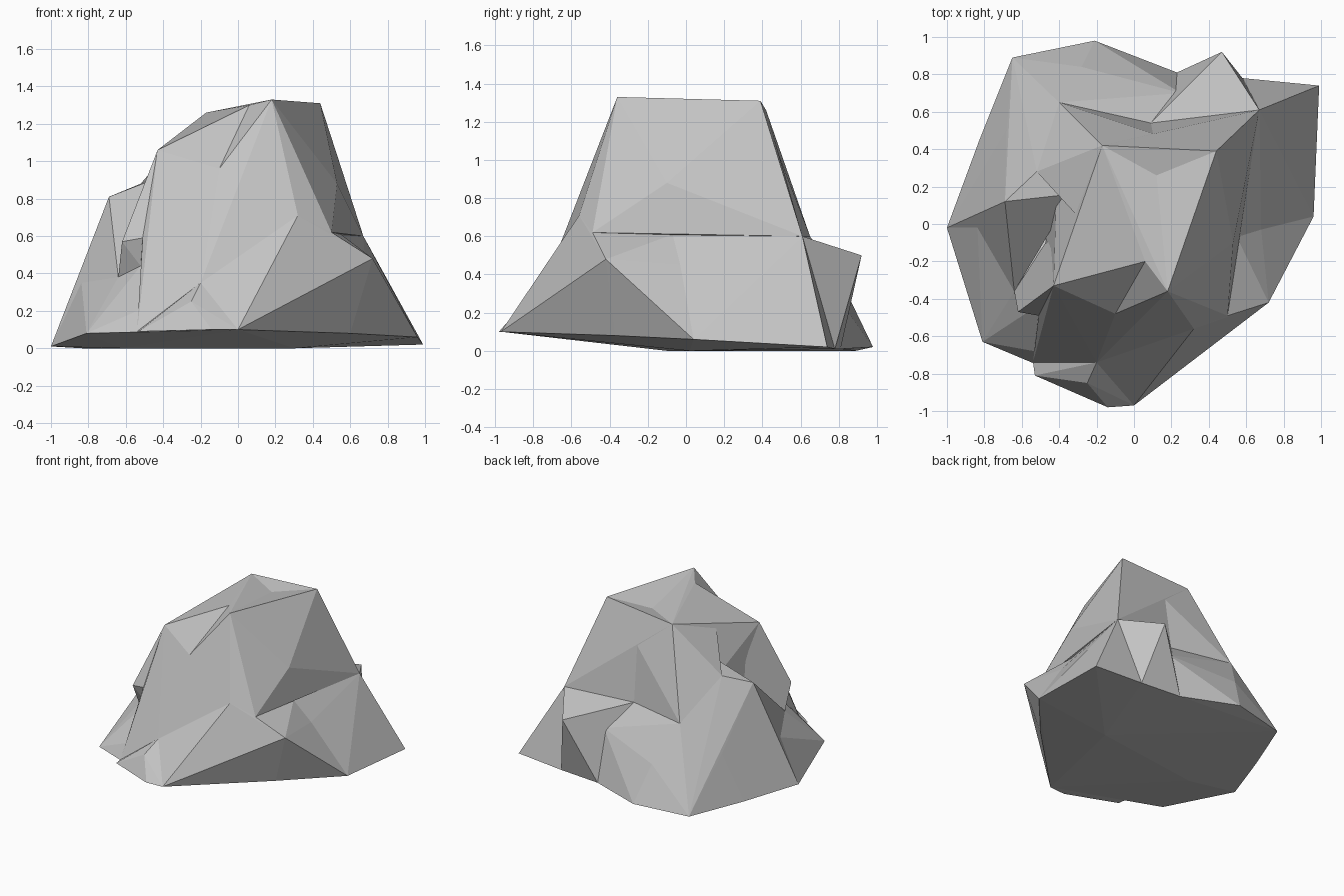
import bpy
import bmesh
from mathutils import Vector
from mathutils.bvhtree import BVHTree

default_cube = bpy.data.objects.get("Cube")
if default_cube:
    bpy.data.objects.remove(default_cube, do_unlink=True)

stone = bpy.data.materials.new("grey stone")
stone.use_nodes = True
stone.diffuse_color = (0.55, 0.55, 0.55, 1)
stone.node_tree.nodes["Principled BSDF"].inputs["Base Color"].default_value = stone.diffuse_color


def chiselled_block(name, corners, dents=()):
    """Convex block spanned by its corners, with single points knocked in."""
    bm = bmesh.new()
    for corner in corners:
        bm.verts.new(corner)
    bmesh.ops.convex_hull(bm, input=bm.verts)
    loose = [v for v in bm.verts if not v.link_faces]
    bmesh.ops.delete(bm, geom=loose, context="VERTS")
    for dent in dents:
        bm.faces.ensure_lookup_table()
        index = BVHTree.FromBMesh(bm).find_nearest(Vector(dent))[2]
        poked = bmesh.ops.poke(bm, faces=[bm.faces[index]])
        poked["verts"][0].co = dent
    bmesh.ops.recalc_face_normals(bm, faces=bm.faces)
    mesh = bpy.data.meshes.new(name)
    bm.to_mesh(mesh)
    bm.free()
    mesh.materials.append(stone)
    block = bpy.data.objects.new(name, mesh)
    bpy.context.collection.objects.link(block)


# Shared corners of the crown
crown_front = (0.06, -0.2, 1.3)
crown_right = (-0.17, 0.42, 1.26)
crown_edge = (-0.3, 0.04, 1.14)
crown_corner = (-0.43, -0.33, 1.06)
front_brow = (-0.1, -0.48, 0.96)
back_brow = (0.14, 0.47, 1.07)

# Shared corners around the middle
front_knee = (0.32, -0.56, 0.71)
left_knee = (0.5, -0.49, 0.62)
left_notch = (0.55, -0.07, 0.61)
left_rib = (0.68, -0.03, 0.45)
front_fold = (-0.2, -0.74, 0.35)
front_lip = (-0.51, -0.49, 0.59)
lip_underside = (-0.52, -0.44, 0.44)
back_left_shoulder = (0.67, 0.61, 0.6)
back_shoulder = (-0.4, 0.65, 0.6)
back_hollow = (0.09, 0.54, 0.6)
back_step = (0.25, 0.7, 0.41)
ledge_back = (-0.52, 0.28, 0.88)
ledge_inner = (-0.33, 0.16, 0.95)
right_notch = (-0.64, -0.36, 0.38)
right_rib = (-0.84, 0.05, 0.38)
right_flank = (-0.68, 0.51, 0.37)

# Shared corners near the ground
front_toe = (0, -0.97, 0.1)
crack_start = (-0.54, -0.74, 0.09)
left_toe = (0.96, 0.04, 0.06)
right_toe = (-1, -0.02, 0.01)
back_right_toe = (-0.65, 0.89, 0)
spur_foot = (0.58, 0.78, 0.01)
spur_inner_foot = (0.23, 0.81, 0.01)
base_left = (0.3, 0.02, 0)
base_right = (-0.62, -0.1, 0)

# Upper peak in two halves that meet in a shallow valley
chiselled_block(
    "peak_left_half",
    [
        (0.18, -0.36, 1.33),
        (0.44, 0.39, 1.31),
        (0.53, -0.1, 0.88),
        crown_front, crown_right, front_brow, back_brow,
        front_knee, left_knee, left_notch, front_fold,
        back_left_shoulder, back_hollow,
    ],
    dents=[(0.12, 0.26, 1.25)],
)
chiselled_block(
    "peak_right_half",
    [
        crown_front, crown_right, crown_edge, crown_corner,
        front_brow, back_brow, front_lip, front_fold, crack_start,
        back_shoulder, back_hollow,
    ],
)

# Overhanging cliff at the front right
chiselled_block(
    "overhang",
    [
        crown_corner, crown_edge, front_lip, lip_underside, right_notch,
        (-0.62, -0.47, 0.57),
        (-0.48, -0.11, 0.62),
    ],
)

# Raised ledge on the right flank and the wall that joins it to the peak
chiselled_block(
    "right_ledge",
    [
        (-0.69, 0.12, 0.81),
        ledge_back, ledge_inner,
        right_notch, right_rib, right_flank, right_toe,
        back_shoulder, back_right_toe,
    ],
)
chiselled_block(
    "ledge_wall",
    [crown_right, crown_edge, ledge_inner, ledge_back, back_shoulder],
)

# Lower skirt: front, left and back blocks
chiselled_block(
    "front_skirt",
    [
        front_knee, left_knee, left_notch, left_rib, left_toe,
        front_fold, front_toe, crack_start, lip_underside,
        right_notch, right_rib, right_toe, base_left, base_right,
        (0.72, -0.42, 0.48),
        (0.6, -0.37, 0.08),
        (-0.81, -0.63, 0.08),
    ],
)
chiselled_block(
    "left_skirt",
    [
        left_notch, left_rib, left_toe, back_left_shoulder, back_hollow,
        spur_foot, spur_inner_foot, base_left,
        (0.99, 0.74, 0.02),
    ],
)
chiselled_block(
    "back_skirt",
    [
        back_shoulder, back_hollow, back_step, spur_inner_foot,
        right_flank, right_rib, right_toe, back_right_toe,
        base_left, base_right,
        (-0.28, 0.84, 0.31),
        (-0.21, 0.98, 0.02),
        (-0.83, 0.44, 0),
    ],
)

# Jutting spur at the back left
chiselled_block(
    "back_spur",
    [
        (0.47, 0.92, 0.5),
        back_step, back_left_shoulder, back_hollow, spur_foot, spur_inner_foot,
    ],
)

# Split shard at the foot of the front face
chiselled_block(
    "front_shard",
    [
        (-0.53, -0.81, 0.09),
        (-0.25, -0.85, 0.25),
        (-0.14, -0.98, 0.1),
        front_toe, front_fold, crack_start,
    ],
)
